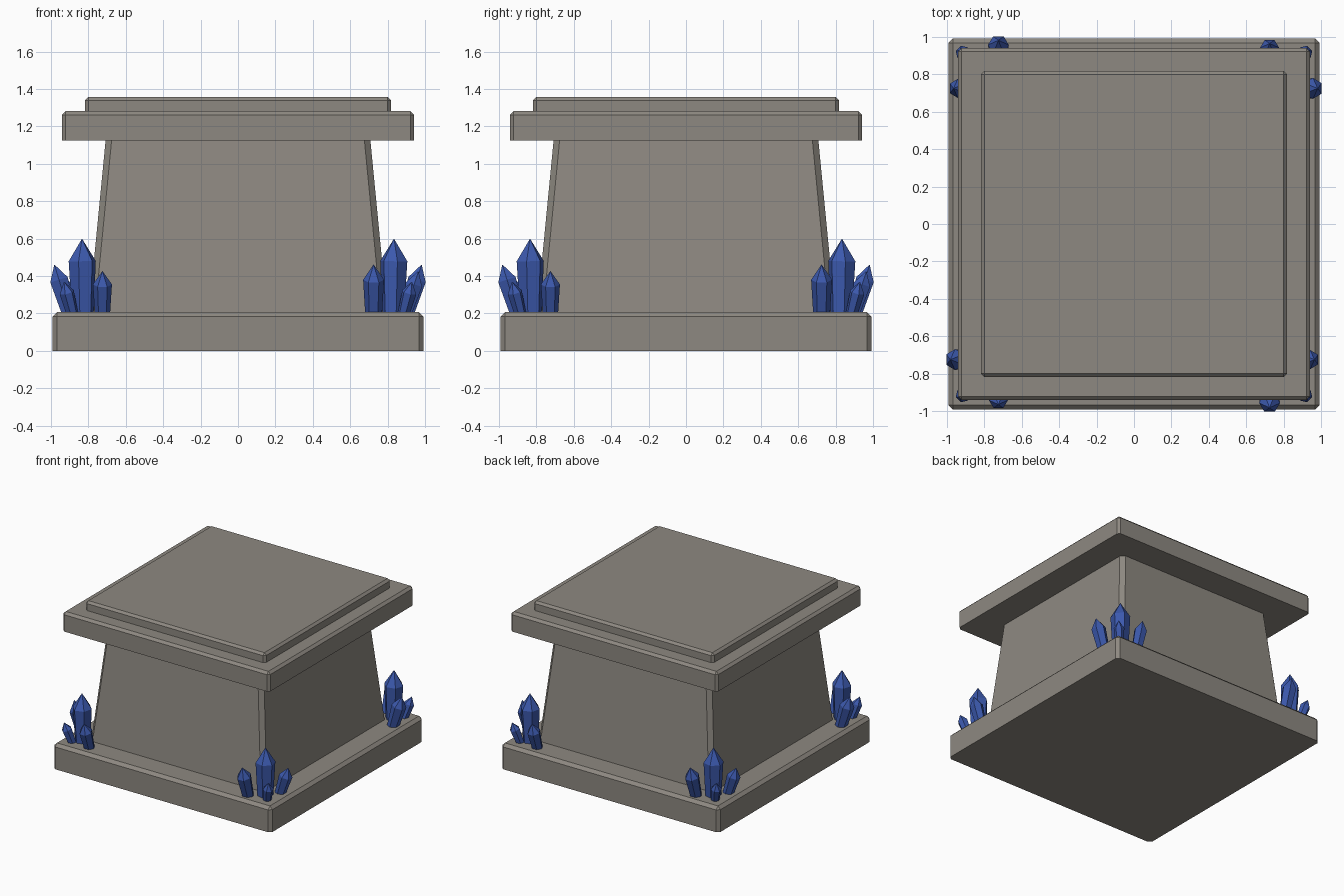
import bpy, bmesh
from math import radians, pi, cos, sin
from mathutils import Vector, Matrix

if "Cube" in bpy.data.objects:
    bpy.data.objects.remove(bpy.data.objects["Cube"])


def material(name, color):
    m = bpy.data.materials.new(name)
    m.diffuse_color = (*color, 1)
    m.use_nodes = True
    m.node_tree.nodes["Principled BSDF"].inputs["Base Color"].default_value = m.diffuse_color
    return m


stone = material("stone", (0.27, 0.25, 0.22))
blue = material("crystal_blue", (0.045, 0.10, 0.42))


def finish(name, bm, mat):
    bmesh.ops.recalc_face_normals(bm, faces=bm.faces)
    mesh = bpy.data.meshes.new(name)
    bm.to_mesh(mesh)
    bm.free()
    mesh.materials.append(mat)
    obj = bpy.data.objects.new(name, mesh)
    bpy.context.collection.objects.link(obj)
    return obj


def block(name, half_bottom, half_top, z0, z1, bevel, bevel_top=True):
    """Square block, optionally tapered, chamfered on its sides and top rim."""
    bm = bmesh.new()
    bmesh.ops.create_cube(bm, size=2)
    for v in bm.verts:
        top = v.co.z > 0
        h = half_top if top else half_bottom
        v.co = (v.co.x * h, v.co.y * h, z1 if top else z0)
    edges = []
    for e in bm.edges:
        a, b = (v.co.z for v in e.verts)
        if abs(a - b) > 1e-4 or (bevel_top and min(a, b) > z1 - 1e-4):
            edges.append(e)
    bmesh.ops.bevel(bm, geom=edges, offset=bevel, segments=1,
                    profile=0.5, affect='EDGES')
    return finish(name, bm, stone)


# Stone pedestal
block("base_slab", 0.992, 0.992, 0.0, 0.207, 0.024)
block("tapered_body", 0.797, 0.708, 0.207, 1.124, 0.032, False)
block("upper_slab", 0.941, 0.941, 1.124, 1.282, 0.02)
block("top_cap", 0.818, 0.818, 1.282, 1.357, 0.018)


def add_crystal(bm, foot, tip, radius, tip_len, facing):
    """Six-sided shaft widening upward, closed by a point."""
    foot, tip = Vector(foot), Vector(tip)
    axis = tip - foot
    length = axis.length
    rot = Vector((0, 0, 1)).rotation_difference(axis).to_matrix()
    rings = []
    for r, h in ((radius * 0.8, 0), (radius, length - tip_len)):
        ring = []
        for i in range(6):
            a = facing + pi / 6 + i * pi / 3
            ring.append(bm.verts.new(foot + rot @ Vector((r * cos(a), r * sin(a), h))))
        rings.append(ring)
    peak = bm.verts.new(tip)
    low, high = rings
    bm.faces.new(low[::-1])
    for i in range(6):
        j = (i + 1) % 6
        bm.faces.new((low[i], low[j], high[j], high[i]))
        bm.faces.new((high[i], high[j], peak))


# Crystal clusters: front right corner, then turned to the other corners
corners = ("front_right", "back_right", "back_left", "front_left")
for k, corner in enumerate(corners):
    bm = bmesh.new()
    diag = radians(-45)
    add_crystal(bm, (0.83, -0.83, 0.195), (0.834, -0.834, 0.60), 0.075, 0.12, diag)
    add_crystal(bm, (0.725, -0.90, 0.195), (0.725, -0.982, 0.462), 0.056, 0.085, -pi / 2)
    add_crystal(bm, (0.89, -0.725, 0.195), (0.965, -0.725, 0.427), 0.051, 0.075, 0)
    add_crystal(bm, (0.885, -0.885, 0.195), (0.93, -0.93, 0.37), 0.04, 0.06, diag)
    bm.transform(Matrix.Rotation(k * pi / 2, 4, 'Z'))
    finish("crystal_cluster_" + corner, bm, blue)
